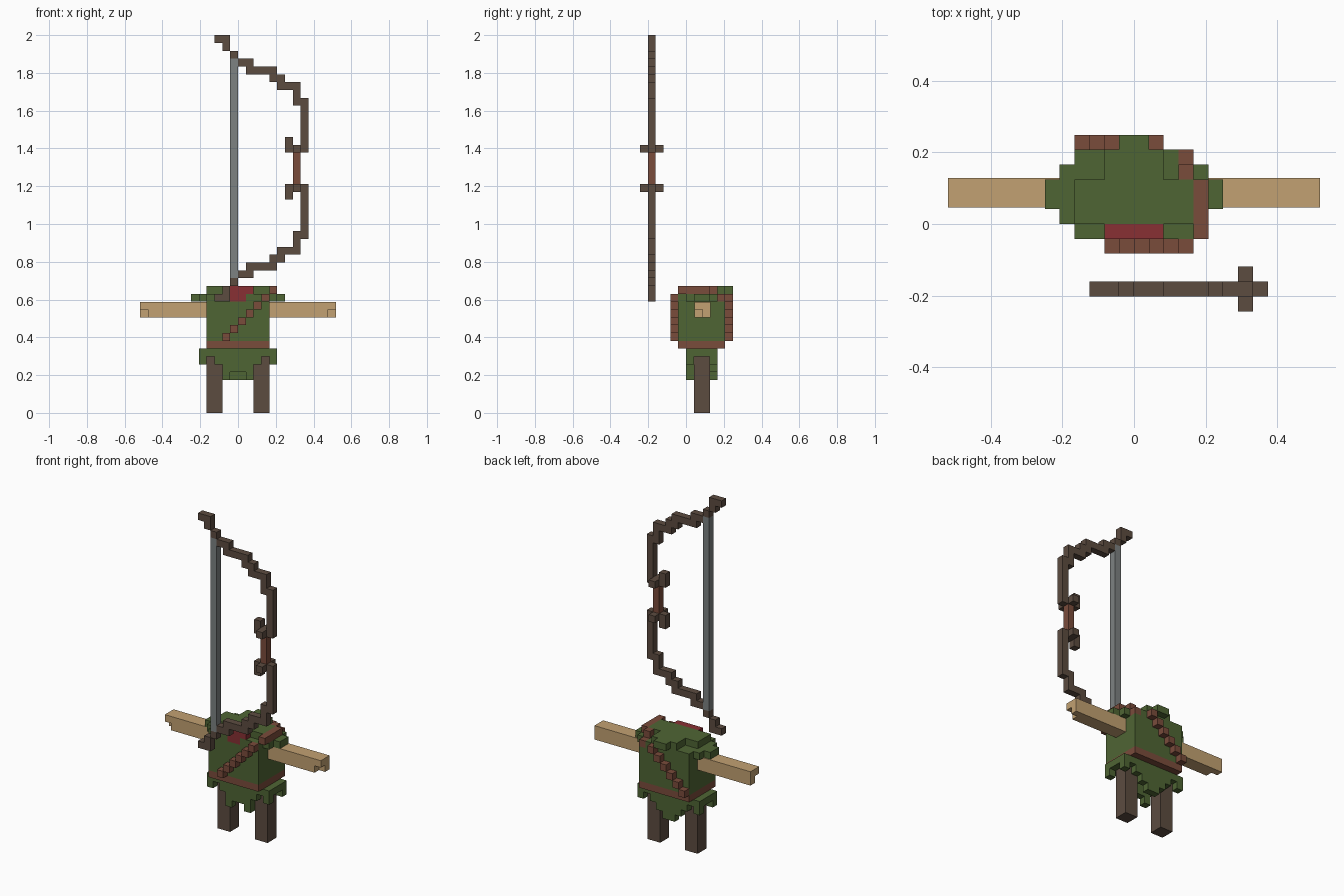
import bpy, bmesh
from mathutils import Vector

if "Cube" in bpy.data.objects:
    bpy.data.objects.remove(bpy.data.objects["Cube"])

V = 0.0415          # voxel size
Z0 = 0.008          # height of the voxel grid


def material(name, r, g, b):
    m = bpy.data.materials.new(name)
    m.diffuse_color = (r, g, b, 1)
    m.use_nodes = True
    m.node_tree.nodes["Principled BSDF"].inputs["Base Color"].default_value = m.diffuse_color
    return m


GREEN = material("cloth green", .078, .130, .034)
LEATHER = material("leather brown", .195, .072, .044)
WOOD = material("dark wood", .107, .072, .051)
SKIN = material("skin tan", .54, .358, .168)
RED = material("scarf red", .246, .030, .034)
GREY = material("string grey", .205, .223, .223)


def box(x0, x1, y0, y1, z0, z1):
    """Set of voxels in a half-open range."""
    return {(x, y, z) for x in range(x0, x1) for y in range(y0, y1) for z in range(z0, z1)}


def mirror_x(cells):
    return cells | {(-1 - x, y, z) for x, y, z in cells}


def voxels(name, cells, mat, offset=(0, 0, Z0)):
    """Outer skin of a voxel set, with flat areas merged."""
    bm = bmesh.new()
    for c in cells:
        for axis in range(3):
            for side in (0, 1):
                n = list(c)
                n[axis] += 2 * side - 1
                if tuple(n) in cells:
                    continue
                ring = [(0, 0), (1, 0), (1, 1), (0, 1)]
                if not side:
                    ring.reverse()
                verts = []
                for a, b in ring:
                    p = list(c)
                    p[axis] += side
                    p[(axis + 1) % 3] += a
                    p[(axis + 2) % 3] += b
                    verts.append(bm.verts.new(Vector(p) * V + Vector(offset)))
                bm.faces.new(verts)
    bmesh.ops.remove_doubles(bm, verts=bm.verts, dist=V * 0.01)
    bmesh.ops.dissolve_limit(bm, angle_limit=0.01, verts=bm.verts, edges=bm.edges)
    me = bpy.data.meshes.new(name)
    bm.to_mesh(me)
    bm.free()
    me.materials.append(mat)
    ob = bpy.data.objects.new(name, me)
    bpy.context.collection.objects.link(ob)
    return ob


def block(name, lo, hi, mat):
    """Plain box between two corners in units."""
    bm = bmesh.new()
    bmesh.ops.create_cube(bm, size=1)
    for v in bm.verts:
        v.co = [lo[i] if v.co[i] < 0 else hi[i] for i in range(3)]
    me = bpy.data.meshes.new(name)
    bm.to_mesh(me)
    bm.free()
    me.materials.append(mat)
    ob = bpy.data.objects.new(name, me)
    bpy.context.collection.objects.link(ob)


# Scarf at the neck
scarf = box(-2, 2, -1, 0, 15, 16) | box(-1, 1, -1, 0, 14, 15)
voxels("scarf", scarf, RED)

# Tunic: chest, stepped shoulders, sleeve caps and hood tip
tunic = box(-4, 4, -1, 5, 9, 15)
tunic |= box(-4, 4, 0, 3, 15, 16) | box(-2, 2, 3, 5, 15, 16) | box(-1, 1, 5, 6, 15, 16)
tunic |= mirror_x(box(4, 5, 0, 4, 14, 15) | box(5, 6, 1, 3, 14, 15))
tunic -= {(3, 4, 14)}
voxels("tunic", tunic - scarf, GREEN)

# Belt
voxels("belt", box(-4, 4, -1, 5, 8, 9), LEATHER)

# Ragged skirt
skirt = box(-5, 5, 0, 4, 7, 8)
for y in (0, 3):
    skirt |= box(-3, 3, y, y + 1, 6, 7) | box(-2, 2, y, y + 1, 5, 6)
    skirt |= {(-5, y, 6), (4, y, 6)}
skirt |= {(-2, 0, 4), (1, 0, 4)} | box(-1, 1, 3, 4, 4, 5)
voxels("skirt", skirt, GREEN)

# Diagonal strap over the right shoulder
strap = {(i - 2, -2, 9 + i) for i in range(6)} | {(i - 4, 5, 9 + i) for i in range(6)}
strap |= box(4, 5, -1, 3, 15, 16) | {(3, 3, 15), (3, 4, 14)}
voxels("strap", strap, LEATHER)

# Legs and arms on both sides
for side, label in ((-1, "left"), (1, "right")):
    xs = sorted((side * 2 * V, side * 4 * V))
    block(label + "_leg", (xs[0], V + .002, 0), (xs[1], 3 * V + .002, Z0 + 7 * V), WOOD)
    # Arm with the lower front corner of the hand left out
    arm = box(4, 13, 1, 3, 12, 14) - {(12, 1, 12)}
    if side < 0:
        arm = {(-1 - x, y, z) for x, y, z in arm}
    voxels(label + "_arm", arm, SKIN, (-side * V / 2, .004, Z0 - .001))

# Bow: upper limb as (x start, x end, row), mirrored to the lower limb
limb = [(-3, -1, 47), (-2, -1, 46), (-1, 0, 45), (0, 2, 44), (1, 5, 43), (4, 6, 42),
        (5, 8, 41), (7, 8, 40), (7, 9, 39), (6, 7, 34), (6, 9, 33)]
limb += [(8, 9, z) for z in range(34, 39)]
upper = set()
for x0, x1, z in limb:
    upper |= box(x0, x1, 0, 1, z, z + 1)
upper |= {(7, -1, 33), (7, 1, 33)}
bow_at = (0, -.1815 - V / 2, Z0)
voxels("bow_upper_limb", upper, WOOD, bow_at)
voxels("bow_lower_limb", {(x, y, 61 - z) for x, y, z in upper}, WOOD, bow_at)
voxels("bow_grip", box(7, 8, 0, 1, 29, 33), LEATHER, bow_at)
voxels("bow_string", box(-1, 0, 0, 1, 17, 45), GREY, bow_at)
